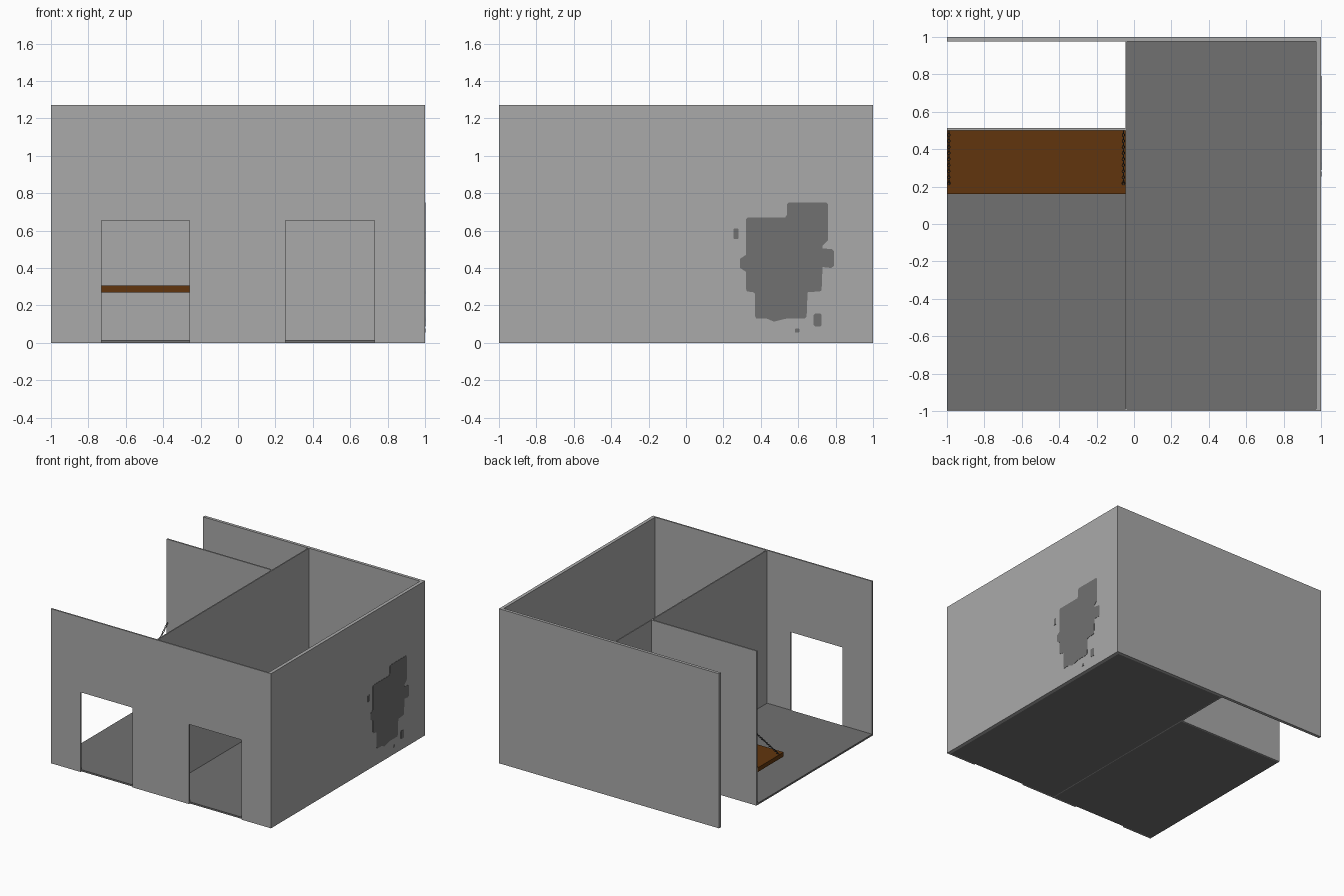
import bpy, bmesh, math
from mathutils import Matrix, Vector

if "Cube" in bpy.data.objects:
    bpy.data.objects.remove(bpy.data.objects["Cube"])


def material(name, rgb):
    m = bpy.data.materials.new(name)
    m.diffuse_color = (*rgb, 1)
    m.use_nodes = True
    m.node_tree.nodes["Principled BSDF"].inputs["Base Color"].default_value = m.diffuse_color
    return m


WALL = material("light grey wall", (0.40, 0.40, 0.40))
FLOOR = material("dark grey concrete", (0.165, 0.165, 0.165))
WOOD = material("brown wood", (0.12, 0.036, 0.004))
IRON = material("dark iron", (0.09, 0.09, 0.09))
H = 1.27


def finish(name, bm, mat):
    bmesh.ops.recalc_face_normals(bm, faces=bm.faces)
    me = bpy.data.meshes.new(name)
    bm.to_mesh(me)
    bm.free()
    me.materials.append(mat)
    ob = bpy.data.objects.new(name, me)
    bpy.context.collection.objects.link(ob)
    return ob


def prism(name, outlines, to3d, depth, mat):
    """Extrude flat outlines; to3d maps (a, b) to a point, depth is the extrusion."""
    bm = bmesh.new()
    for pts in outlines:
        face = bm.faces.new([bm.verts.new(to3d(a, b)) for a, b in pts])
        out = bmesh.ops.extrude_face_region(bm, geom=[face], use_keep_orig=True)
        verts = [g for g in out["geom"] if isinstance(g, bmesh.types.BMVert)]
        bmesh.ops.translate(bm, verts=verts, vec=depth)
    return finish(name, bm, mat)


def rect(a0, a1, b0, b1):
    return [(a0, b0), (a1, b0), (a1, b1), (a0, b1)]


def box(name, x, y, z, mat):
    return prism(name, [rect(*x, *y)], lambda a, b: (a, b, z[0]), (0, 0, z[1] - z[0]), mat)


# L-shaped floor, the back left corner is left open
prism("floor", [[(-1, -0.988), (0.972, -0.988), (0.972, 0.975), (-0.045, 0.975),
                 (-0.045, 0.5), (-1, 0.5)]],
      lambda a, b: (a, b, 0), (0, 0, 0.014), FLOOR)

# Front wall with two doorways
outline = [(-1, 0)]
for x0, x1 in ((-0.73, -0.26), (0.255, 0.73)):
    outline += [(x0, 0), (x0, 0.655), (x1, 0.655), (x1, 0)]
outline += [(1, 0), (1, H), (-1, H)]
prism("front_wall", [outline], lambda a, b: (a, -1, b), (0, 0.012, 0), WALL)

# Other walls
box("right_wall", (0.972, 1), (-0.988, 0.975), (0, H), WALL)
box("back_wall", (-1, 1), (0.975, 1), (0, H), WALL)
box("partition_wall", (-0.046, -0.037), (-0.988, 0.975), (0, H), WALL)
box("cell_wall", (-1, -0.046), (0.5, 0.512), (0, H), WALL)

# Irregular dark patch with splashes on the right wall
patch = [(0.32, 0.66), (0.33, 0.67), (0.53, 0.67), (0.54, 0.685), (0.54, 0.74), (0.55, 0.75),
         (0.75, 0.75), (0.76, 0.74), (0.76, 0.55), (0.73, 0.52), (0.73, 0.505), (0.78, 0.5),
         (0.79, 0.49), (0.79, 0.41), (0.775, 0.4), (0.73, 0.405), (0.725, 0.28), (0.715, 0.275),
         (0.65, 0.27), (0.645, 0.14), (0.635, 0.13), (0.54, 0.13), (0.47, 0.113), (0.43, 0.13),
         (0.375, 0.13), (0.37, 0.14), (0.37, 0.26), (0.36, 0.27), (0.325, 0.275), (0.32, 0.29),
         (0.32, 0.38), (0.29, 0.4), (0.29, 0.45), (0.32, 0.47)]


def splash(y, z, w, h):
    c = 0.3 * w
    return [(y - w, z - h + c), (y - w + c, z - h), (y + w - c, z - h), (y + w, z - h + c),
            (y + w, z + h - c), (y + w - c, z + h), (y - w + c, z + h), (y - w, z + h - c)]


prism("wall_patch", [patch, splash(0.267, 0.583, 0.013, 0.028),
                     splash(0.704, 0.122, 0.021, 0.034), splash(0.594, 0.065, 0.012, 0.011)],
      lambda a, b: (0.998, a, b), (0.004, 0, 0), FLOOR)

# Wooden bunk board fixed to the cell wall
box("bunk_board", (-1, -0.046), (0.16, 0.5), (0.27, 0.305), WOOD)


# Chains holding up the board, alternating ring links
def chain(name, x):
    start, end = Vector((x, 0.21, 0.305)), Vector((x, 0.5, 0.585))
    d = end - start
    turn = Vector((0, 0, 1)).rotation_difference(d).to_matrix().to_4x4()
    count, nu, nv = 18, 10, 5
    bm = bmesh.new()
    for i in range(count):
        m = (Matrix.Translation(start + d * (i + 0.5) / count) @ turn
             @ Matrix.Rotation(math.pi / 2 * (i % 2), 4, 'Z'))
        rings = []
        for u in range(nu):
            a = 2 * math.pi * u / nu
            ring = []
            for v in range(nv):
                b = 2 * math.pi * v / nv
                r = 0.0026 * math.cos(b)
                p = Vector(((0.0062 + r) * math.cos(a), 0.0026 * math.sin(b),
                            (0.0125 + r) * math.sin(a)))
                ring.append(bm.verts.new(m @ p))
            rings.append(ring)
        for u in range(nu):
            p, q = rings[u], rings[(u + 1) % nu]
            for v in range(nv):
                w = (v + 1) % nv
                bm.faces.new((p[v], q[v], q[w], p[w]))
    finish(name, bm, IRON)


chain("left_chain", -0.99)
chain("right_chain", -0.057)
